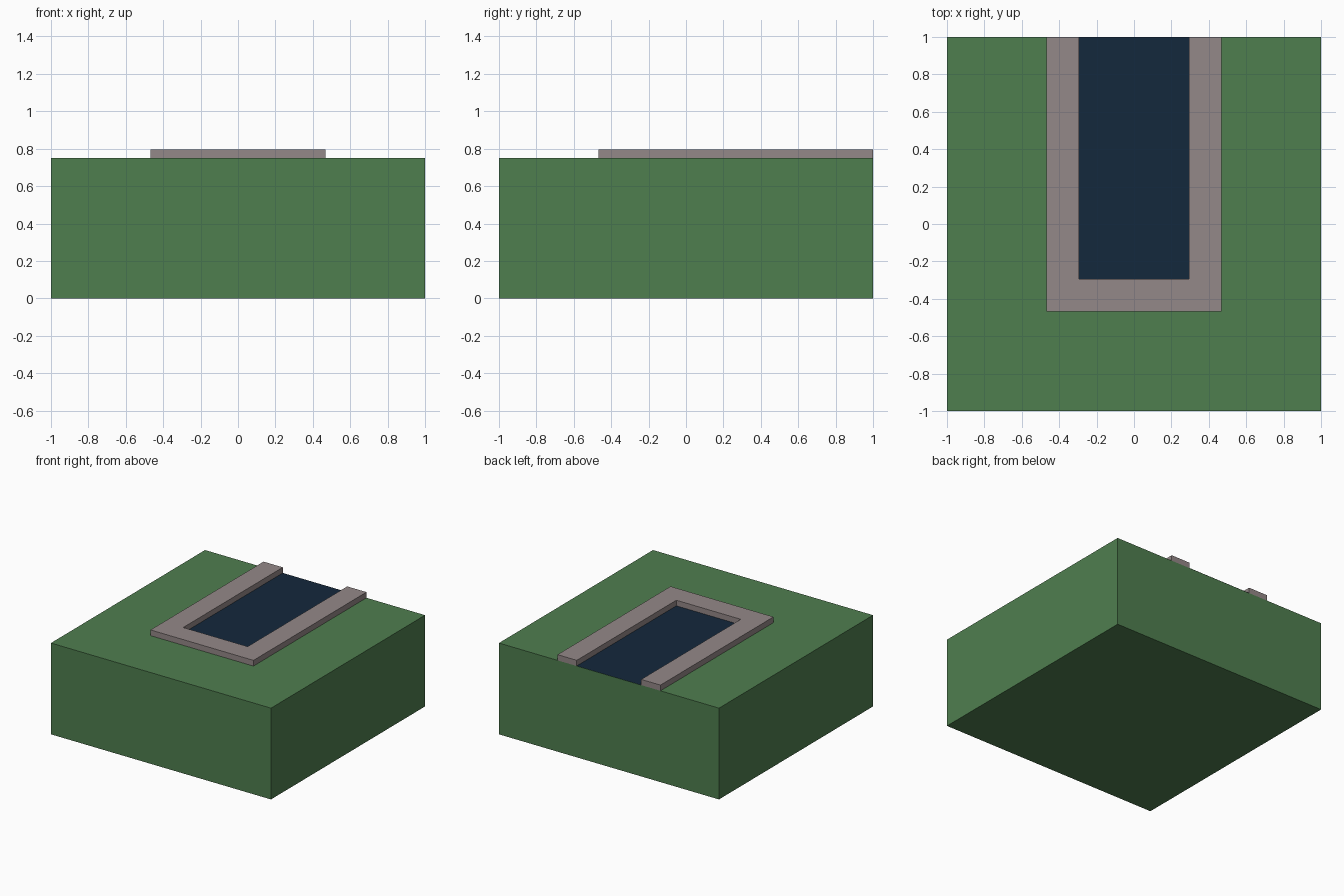
import bpy, bmesh

if "Cube" in bpy.data.objects:
    bpy.data.objects.remove(bpy.data.objects["Cube"])


def material(name, rgb):
    mat = bpy.data.materials.new(name)
    mat.diffuse_color = (*rgb, 1)
    mat.use_nodes = True
    mat.node_tree.nodes["Principled BSDF"].inputs["Base Color"].default_value = mat.diffuse_color
    return mat


def slab(name, outline, z0, z1, mat):
    """Flat outline at z0, extruded up to z1 (left as a sheet if equal)."""
    bm = bmesh.new()
    face = bm.faces.new([bm.verts.new((x, y, z0)) for x, y in outline])
    if z1 > z0:
        top = bmesh.ops.extrude_face_region(bm, geom=[face], use_keep_orig=True)
        verts = [g for g in top["geom"] if isinstance(g, bmesh.types.BMVert)]
        bmesh.ops.translate(bm, verts=verts, vec=(0, 0, z1 - z0))
        bmesh.ops.recalc_face_normals(bm, faces=bm.faces)
    mesh = bpy.data.meshes.new(name)
    bm.to_mesh(mesh)
    bm.free()
    mesh.materials.append(mat)
    obj = bpy.data.objects.new(name, mesh)
    bpy.context.collection.objects.link(obj)
    return obj


def rect(x, y0, y1):
    return [(-x, y0), (x, y0), (x, y1), (-x, y1)]


GROUND_TOP, RIM_TOP = 0.75, 0.797
OUTER, INNER = 0.468, 0.293

# Grass block
slab("grass_block", rect(1, -1, 1), 0, GROUND_TOP, material("grass", (0.078, 0.209, 0.078)))

# Water sheet lying on the grass, running out to the back edge
slab("water", rect(INNER, -INNER, 1), GROUND_TOP + 0.001, GROUND_TOP + 0.001,
     material("water", (0.007, 0.021, 0.045)))

# U-shaped stone rim, open at the back
right = [(OUTER, -OUTER), (OUTER, 1), (INNER, 1), (INNER, -INNER)]
left = [(-x, y) for x, y in reversed(right)]
slab("stone_rim", right + left, GROUND_TOP, RIM_TOP, material("stone", (0.296, 0.246, 0.246)))
